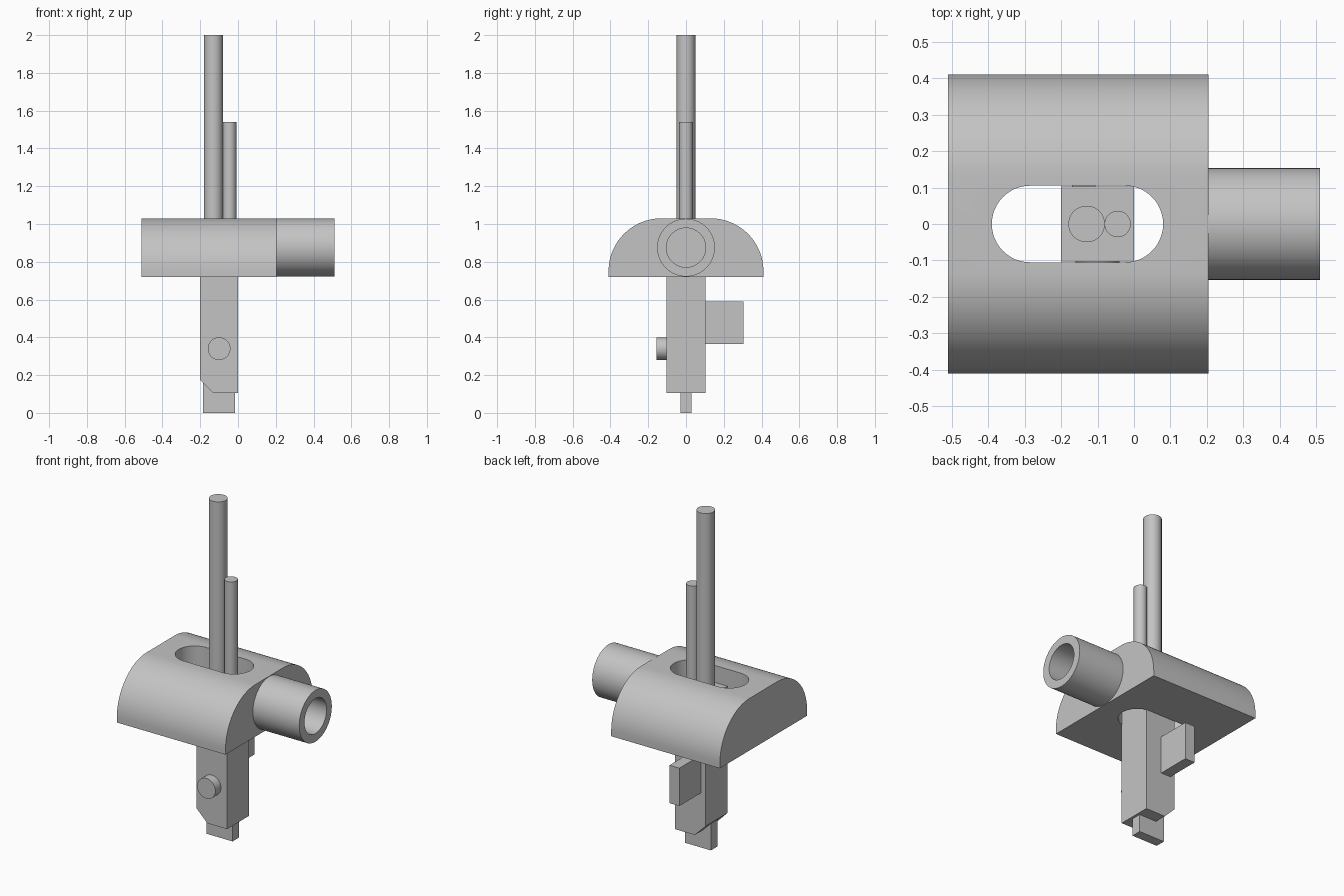
import bpy, bmesh
from math import pi, sin, cos
from mathutils import Matrix, Vector

cube = bpy.data.objects.get("Cube")
if cube:
    bpy.data.objects.remove(cube, do_unlink=True)

# One plain material
GREY = (0.55, 0.55, 0.55, 1)
grey = bpy.data.materials.new("plain_grey")
grey.use_nodes = True
grey.diffuse_color = GREY
grey.node_tree.nodes["Principled BSDF"].inputs["Base Color"].default_value = GREY


def finish(name, bm):
    bmesh.ops.recalc_face_normals(bm, faces=bm.faces)
    mesh = bpy.data.meshes.new(name)
    bm.to_mesh(mesh)
    bm.free()
    mesh.materials.append(grey)
    obj = bpy.data.objects.new(name, mesh)
    bpy.context.collection.objects.link(obj)
    return obj


def smooth(obj):
    bpy.ops.object.select_all(action='DESELECT')
    obj.select_set(True)
    bpy.context.view_layer.objects.active = obj
    bpy.ops.object.shade_smooth_by_angle()


def extrude(name, points, direction):
    bm = bmesh.new()
    face = bm.faces.new([bm.verts.new(p) for p in points])
    out = bmesh.ops.extrude_face_region(bm, geom=[face], use_keep_orig=True)
    moved = [v for v in out["geom"] if isinstance(v, bmesh.types.BMVert)]
    bmesh.ops.translate(bm, verts=moved, vec=Vector(direction))
    return finish(name, bm)


def box(name, low, high):
    (x0, y0, z0), (x1, y1, z1) = low, high
    base = [(x0, y0, z0), (x1, y0, z0), (x1, y1, z0), (x0, y1, z0)]
    return extrude(name, base, (0, 0, z1 - z0))


def rod(name, radius, start, end):
    a, b = Vector(start), Vector(end)
    bm = bmesh.new()
    turn = (b - a).to_track_quat('Z', 'Y').to_matrix().to_4x4()
    bmesh.ops.create_cone(bm, cap_ends=True, segments=64, radius1=radius, radius2=radius,
                          depth=(b - a).length, matrix=Matrix.Translation((a + b) / 2) @ turn)
    obj = finish(name, bm)
    smooth(obj)
    return obj


def arc(cx, cy, r, start, end, steps=24):
    angles = [start + (end - start) * i / steps for i in range(steps + 1)]
    return [(cx + r * cos(t), cy + r * sin(t)) for t in angles]


# Rounded housing, with a lengthwise slot cut through it
right_arc = arc(0.13, 0.75, 0.28, 0, pi / 2)
left_arc = arc(-0.13, 0.75, 0.28, pi / 2, pi)
profile = [(-0.41, 0.72), (0.41, 0.72)] + right_arc + left_arc
housing = extrude("housing", [(-0.51, y, z) for y, z in profile], (0.715, 0, 0))

stadium = arc(-0.025, 0, 0.105, -pi / 2, pi / 2) + arc(-0.285, 0, 0.105, pi / 2, 3 * pi / 2)
cutter = extrude("slot_cutter", [(x, y, 0.6) for x, y in stadium], (0, 0, 0.6))
cutter.hide_render = True
cut = housing.modifiers.new("slot", 'BOOLEAN')
cut.operation = 'DIFFERENCE'
cut.solver = 'EXACT'
cut.object = cutter
bpy.context.view_layer.objects.active = housing
bpy.ops.object.modifier_apply(modifier=cut.name)
bpy.data.objects.remove(cutter, do_unlink=True)
smooth(housing)

# Side tube with a blind bore, turned around its own axis
AXIS_Z = 0.875
outline = [(0.195, 0.153), (0.51, 0.153), (0.51, 0.104), (0.208, 0.104), (0.208, 0)]
bm = bmesh.new()
verts = [bm.verts.new((x, 0, AXIS_Z + r)) for x, r in outline]
edges = [bm.edges.new(pair) for pair in zip(verts, verts[1:])]
bmesh.ops.spin(bm, geom=verts + edges, cent=(0, 0, AXIS_Z), axis=(1, 0, 0),
               angle=2 * pi, steps=64, use_merge=False)
bmesh.ops.remove_doubles(bm, verts=bm.verts, dist=0.0005)
bmesh.ops.holes_fill(bm, edges=[e for e in bm.edges if e.is_boundary], sides=0)
smooth(finish("side_tube", bm))

# Central block with one bevelled lower corner
side = [(-0.2, 0.93), (-0.2, 0.175), (-0.13, 0.105), (0, 0.105), (0, 0.93)]
extrude("central_block", [(x, -0.103, z) for x, z in side], (0, 0.206, 0))

# Parts fixed to the block
box("lower_tongue", (-0.185, -0.03, 0), (-0.015, 0.03, 0.3))
box("rear_plate", (-0.17, 0.09, 0.365), (-0.105, 0.305, 0.59))
rod("front_button", 0.06, (-0.1, -0.09, 0.34), (-0.1, -0.155, 0.34))
rod("tall_rod", 0.05, (-0.13, 0, 0.92), (-0.13, 0, 2))
rod("short_rod", 0.036, (-0.045, 0, 0.92), (-0.045, 0, 1.54))
